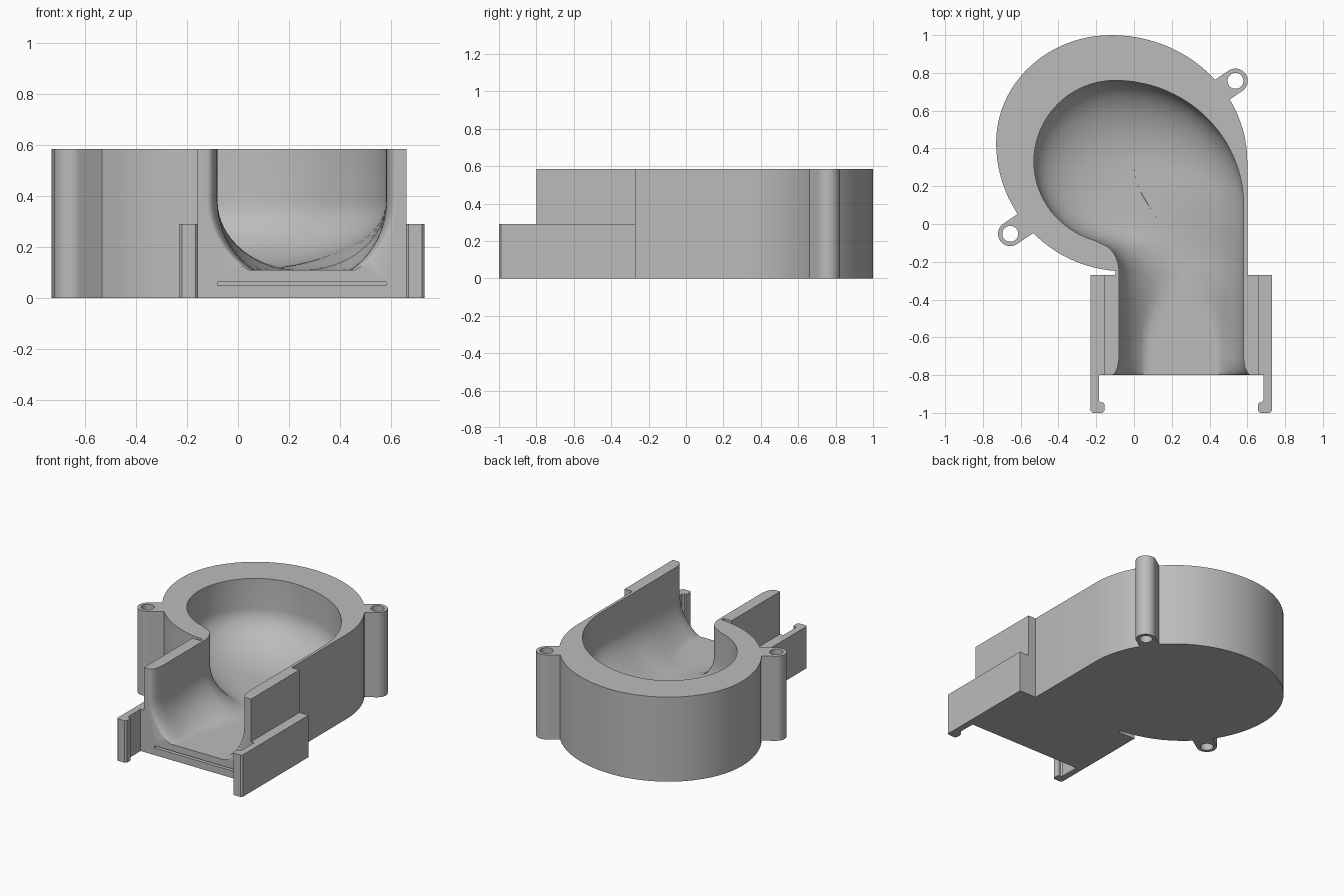
import bpy, bmesh
from math import sin, cos, pi, radians, atan2

if "Cube" in bpy.data.objects:
    bpy.data.objects.remove(bpy.data.objects["Cube"])

gray = bpy.data.materials.new("plain gray")
gray.use_nodes = True
COLOR = (0.5, 0.5, 0.5, 1)
gray.diffuse_color = COLOR
gray.node_tree.nodes["Principled BSDF"].inputs["Base Color"].default_value = COLOR

TOP, FLOOR, SPRING = 0.585, 0.11, 0.38
MID = 0.25                      # duct centre line
MOUTH, BACK = -0.8, -0.27       # duct ends
LEFT, RIGHT = -0.16, 0.66       # duct outer walls


def finish(name, faces):
    """Make a smooth-by-angle object from a list of point loops."""
    bm = bmesh.new()
    for loop in faces:
        bm.faces.new([bm.verts.new(p) for p in loop])
    bmesh.ops.remove_doubles(bm, verts=bm.verts, dist=1e-4)
    bmesh.ops.recalc_face_normals(bm, faces=bm.faces)
    mesh = bpy.data.meshes.new(name)
    bm.to_mesh(mesh)
    bm.free()
    mesh.materials.append(gray)
    obj = bpy.data.objects.new(name, mesh)
    bpy.context.collection.objects.link(obj)
    bpy.ops.object.select_all(action='DESELECT')
    obj.select_set(True)
    bpy.context.view_layer.objects.active = obj
    bpy.ops.object.shade_smooth_by_angle(angle=radians(30))
    return obj


def arc(cx, cy, rx, ry, a0, a1, n):
    angles = [radians(a0 + (a1 - a0) * i / n) for i in range(n + 1)]
    return [(cx + rx * cos(a), cy + ry * sin(a)) for a in angles]


def at(points, z):
    return [(x, y, z) for x, y in points]


def walls(points, z0, z1, closed=True):
    pairs = list(zip(points, points[1:] + points[:1]))
    return [at((a, b), z0) + at((b, a), z1) for a, b in (pairs if closed else pairs[:-1])]


def prism(points, z0, z1):
    return walls(points, z0, z1) + [at(points, z0), at(points, z1)]


# Outer outline, from the right of the mouth round the volute to the left
outer = [(RIGHT, MOUTH), (RIGHT, BACK), (0.6, BACK)]
outer += arc(-0.12, 0.33, 0.72, 0.67, 0, 90, 24)
outer += arc(-0.12, 0.43, 0.61, 0.57, 90, 180, 24)[1:]
outer += arc(-0.05, 0.43, 0.68, 0.68, 180, 266, 24)[1:]
outer += [(-0.1, BACK), (LEFT, BACK), (LEFT, MOUTH)]

# Inner outline, with a flared mouth and a rounded neck
flare = arc(0.62, -0.7, 0.04, 0.1, 270, 180, 8)
inner = flare + [(0.58, -0.7 + 0.08 * i) for i in range(1, 10)]
inner += arc(-0.1, 0.1, 0.68, 0.66, 0, 90, 30)
inner += arc(-0.1, 0.33, 0.43, 0.43, 90, 180, 20)[1:]
inner += arc(-0.08, 0.33, 0.45, 0.435, 180, 254, 16)[1:]
inner += arc(-0.2, -0.25, 0.12, 0.15, 80, 0, 10)
inner += [(-0.08, -0.25 - 0.075 * i) for i in range(1, 6)]
inner += [(2 * MID - x, y) for x, y in reversed(flare)]


def spine(y):
    """Lowest line of the channel, bending into the centre of the bowl."""
    u = min(max((y + 0.25) / 0.45, 0), 1)
    return MID * (1 - u * u * (3 - 2 * u)), y if y < -0.25 else -0.25 + 0.55 * u


def column(p):
    """Section from the rim down to the lowest line."""
    x, y = p
    tx, ty = spine(y)
    deep = 0.27 + 0.06 * min(max((-0.3 - y) / 0.3, 0), 1)
    pts = [(x, y, TOP)]
    for i in range(17):
        a = pi / 2 * i / 16
        s = 1 - cos(a)
        pts.append((x + (tx - x) * s, y + (ty - y) * s,
                    max(FLOOR, SPRING - deep * sin(a))))
    return pts


# Main shell: outside, underside, rim and hollow channel
columns = [column(p) for p in inner]
shell = walls(outer, 0, TOP, closed=False)
shell += [at(outer, 0), at(outer + inner[::-1], TOP)]
for a, b in zip(columns, columns[1:]):
    for i in range(len(a) - 1):
        shell.append([a[i], b[i], b[i + 1], a[i + 1]])

# Mouth face with a narrow slot cut into it
S0, S1, SL, SR, DEPTH = 0.05, 0.064, -0.08, 0.58, -0.65


def front(points):
    return [(x, MOUTH, z) for x, z in points]


slot = [(SL, S0), (SR, S0), (SR, S1), (SL, S1)]
shell.append(front([(LEFT, 0), (RIGHT, 0), (RIGHT, S0), slot[1], slot[0], (LEFT, S0)]))
shell.append(front([(LEFT, S0), slot[0], slot[3], (LEFT, S1)]))
shell.append(front([slot[1], (RIGHT, S0), (RIGHT, S1), slot[2]]))
shell.append(front([(LEFT, S1), slot[3], slot[2], (RIGHT, S1), (RIGHT, TOP)])
             + columns[0] + columns[-1][-2::-1] + front([(LEFT, TOP)]))
shell.append([(x, DEPTH, z) for x, z in slot])
for (xa, za), (xb, zb) in zip(slot, slot[1:] + slot[:1]):
    shell.append([(xa, MOUTH, za), (xb, MOUTH, zb), (xb, DEPTH, zb), (xa, DEPTH, za)])
finish("duct_shell", shell)

# Snap clips on both sides of the duct
clip = [(-0.23, BACK), (-0.155, BACK), (-0.155, MOUTH), (-0.185, MOUTH),
        (-0.185, -0.935), (-0.175, -0.945), (-0.162, -0.945), (-0.157, -0.955),
        (-0.157, -0.99), (-0.167, -1), (-0.22, -1), (-0.23, -0.99)]
finish("right_clip", prism(clip, 0, 0.29))
finish("left_clip", prism([(2 * MID - x, y) for x, y in clip], 0, 0.29))


# Screw bosses: round outside, square tab towards the shell, through hole
def boss(name, cx, cy, dx, dy, r=0.065, hole=0.042, tab=0.125, n=48):
    turn = atan2(dy, dx)

    def place(u, v):
        return (cx + u * cos(turn) - v * sin(turn), cy + u * sin(turn) + v * cos(turn))

    rim, bore = [], []
    for i in range(n):
        c, s = cos(2 * pi * i / n), sin(2 * pi * i / n)
        bore.append(place(hole * c, hole * s))
        if c >= -1e-6:
            rim.append(place(r * c, r * s))
        else:
            k = 1 / max(abs(c), abs(s))
            rim.append(place(tab * c * k, r * s * k))
    faces = walls(rim, 0, TOP) + walls(bore, 0, TOP)
    for z in (0, TOP):
        for i in range(n):
            j = (i + 1) % n
            faces.append(at((rim[i], rim[j], bore[j], bore[i]), z))
    finish(name, faces)


boss("left_screw_boss", 0.537, 0.758, 0.83, 0.56)
boss("right_screw_boss", -0.655, -0.052, -0.83, -0.56)
